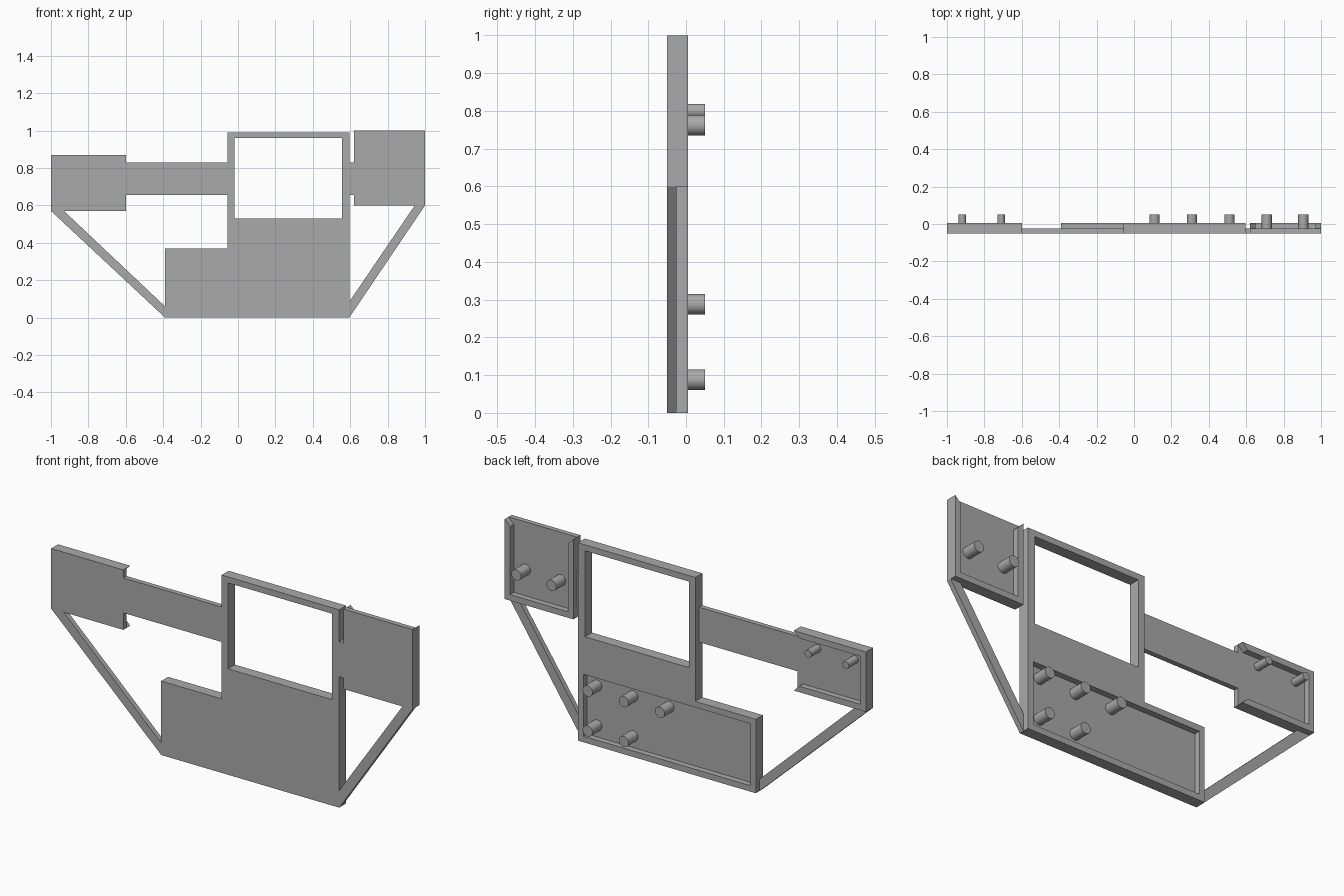
import bpy, bmesh, math
from mathutils import Matrix

cube = bpy.data.objects.get("Cube")
if cube:
    bpy.data.objects.remove(cube, do_unlink=True)

FRONT, FLOOR, BACK, TIP = -0.05, -0.025, 0.005, 0.05
RIM = 0.03

grey = bpy.data.materials.new("plain grey")
grey.use_nodes = True
colour = (0.4, 0.4, 0.4, 1)
grey.diffuse_color = colour
grey.node_tree.nodes["Principled BSDF"].inputs["Base Color"].default_value = colour


def add_object(name, bm):
    bmesh.ops.recalc_face_normals(bm, faces=bm.faces[:])
    mesh = bpy.data.meshes.new(name)
    bm.to_mesh(mesh)
    bm.free()
    mesh.materials.append(grey)
    obj = bpy.data.objects.new(name, mesh)
    bpy.context.collection.objects.link(obj)
    return obj


def prism(name, outline, y0, y1):
    """Extrude an (x, z) outline from y0 to y1."""
    bm = bmesh.new()
    face = bm.faces.new([bm.verts.new((x, y0, z)) for x, z in outline])
    moved = bmesh.ops.extrude_face_region(bm, geom=[face])["geom"]
    verts = [v for v in moved if isinstance(v, bmesh.types.BMVert)]
    bmesh.ops.translate(bm, verts=verts, vec=(0, y1 - y0, 0))
    return add_object(name, bm)


def rect(x0, x1, z0, z1):
    return [(x0, z0), (x1, z0), (x1, z1), (x0, z1)]


def carve(obj, outline, y0):
    """Cut an outline out of the back of a part, down to depth y0."""
    cutter = prism("cutter", outline, y0, TIP)
    cutter.hide_render = True
    mod = obj.modifiers.new("carve", "BOOLEAN")
    mod.operation = "DIFFERENCE"
    mod.solver = "EXACT"
    mod.object = cutter
    bpy.context.view_layer.objects.active = obj
    bpy.ops.object.modifier_apply(modifier=mod.name)
    bpy.data.objects.remove(cutter, do_unlink=True)


def peg(name, x, z, radius):
    bm = bmesh.new()
    turn = Matrix.Translation((x, (FLOOR + TIP) / 2, z)) @ Matrix.Rotation(math.pi / 2, 4, "X")
    bmesh.ops.create_cone(bm, cap_ends=True, segments=32, radius1=radius,
                          radius2=radius, depth=TIP - FLOOR, matrix=turn)
    obj = add_object(name, bm)
    bpy.ops.object.select_all(action="DESELECT")
    obj.select_set(True)
    bpy.context.view_layer.objects.active = obj
    bpy.ops.object.shade_smooth_by_angle(angle=math.radians(40))


# Main body with window and shallow tray
body = prism("body", [(-0.39, 0), (0.595, 0), (0.595, 0.99), (-0.055, 0.99),
                      (-0.055, 0.37), (-0.39, 0.37)], FRONT, BACK)
carve(body, rect(-0.02, 0.555, 0.53, 0.96), FRONT - RIM)
carve(body, rect(-0.39 + RIM, 0.595 - RIM, RIM, 0.37 - RIM), FLOOR)

# Left panel: tray open at the top, rim ends mitred
left = prism("left_panel", rect(0.62, 1, 0.6, 1), FRONT, BACK)
carve(left, [(0.65, 0.63), (0.97, 0.63), (0.97, 0.97), (1.02, 1.02),
             (0.6, 1.02), (0.65, 0.97)], FLOOR)

# Right panel: tray open towards the body, rim ends mitred
right = prism("right_panel", rect(-1, -0.6, 0.57, 0.87), FRONT, BACK)
carve(right, [(-0.97, 0.6), (-0.63, 0.6), (-0.58, 0.55), (-0.58, 0.89),
              (-0.63, 0.84), (-0.97, 0.84)], FLOOR)

# Thin connecting arms
prism("right_arm", rect(-0.6, -0.055, 0.655, 0.83), FRONT, FLOOR)
prism("left_neck", rect(0.595, 0.62, 0.655, 0.83), FRONT, FLOOR)

# Thin diagonal struts
prism("right_strut", [(-1, 0.57), (-0.93, 0.57), (-0.39, 0.06), (-0.39, 0)], FRONT, FLOOR)
prism("left_strut", [(1, 0.6), (0.945, 0.6), (0.595, 0.085), (0.595, 0)], FRONT, FLOOR)

# Pegs
for x in (0.11, 0.31, 0.51):
    peg("body_upper_peg", x, 0.288, 0.027)
for x in (0.31, 0.51):
    peg("body_lower_peg", x, 0.088, 0.027)
for x in (0.71, 0.905):
    peg("left_panel_peg", x, 0.762, 0.027)
for x in (-0.918, -0.71):
    peg("right_panel_peg", x, 0.8, 0.019)
